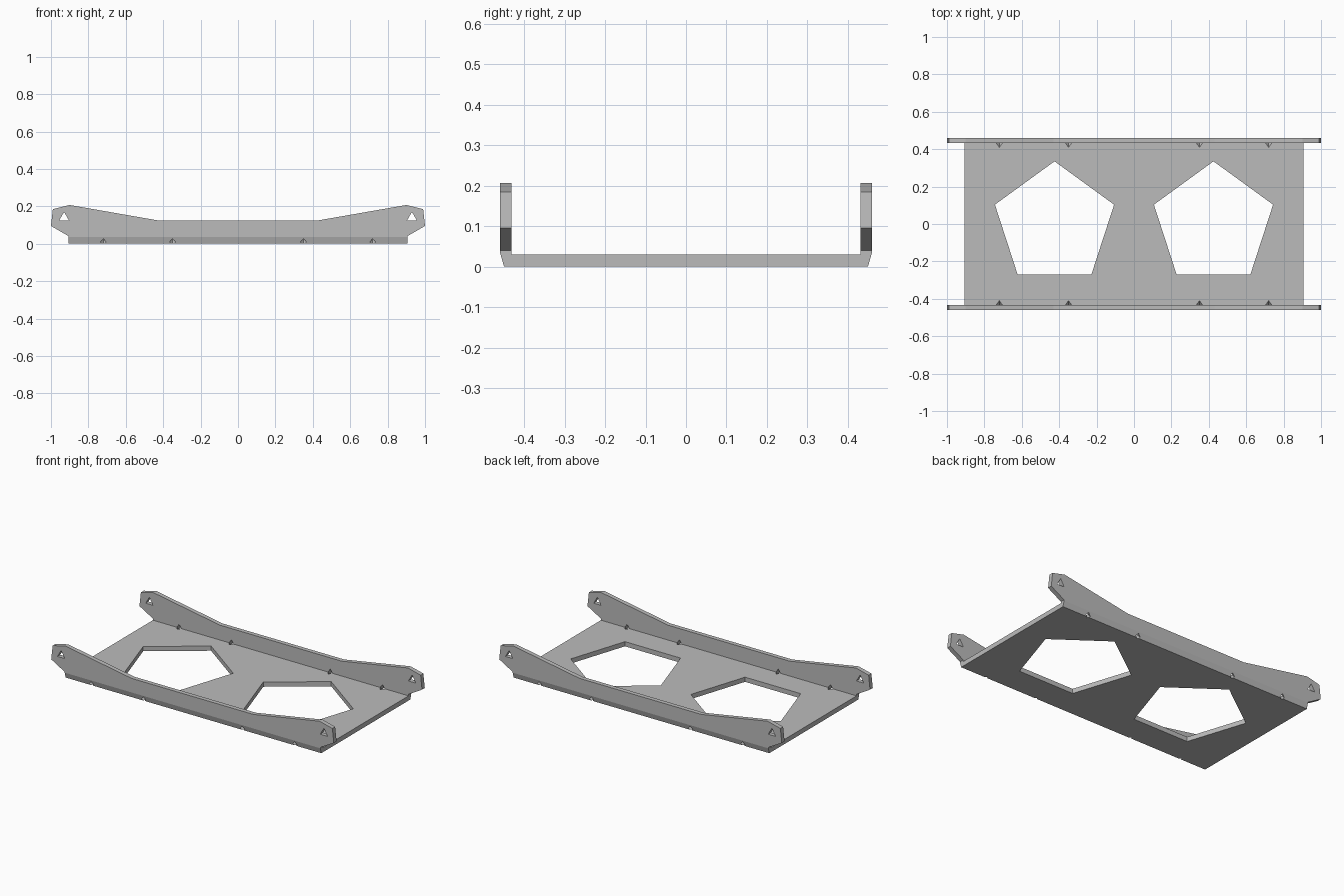
import bpy
import bmesh
from math import cos, sin, radians
from mathutils import Matrix, Vector

if "Cube" in bpy.data.objects:
    bpy.data.objects.remove(bpy.data.objects["Cube"])

grey = bpy.data.materials.new("sheet_metal_grey")
grey.use_nodes = True
grey.diffuse_color = (0.5, 0.5, 0.5, 1)
grey.node_tree.nodes["Principled BSDF"].inputs["Base Color"].default_value = (0.5, 0.5, 0.5, 1)


def prism(name, points, direction):
    """Closed solid made by sweeping a 3D outline along a vector."""
    bm = bmesh.new()
    face = bm.faces.new([bm.verts.new(p) for p in points])
    swept = bmesh.ops.extrude_face_region(bm, geom=[face])["geom"]
    verts = [g for g in swept if isinstance(g, bmesh.types.BMVert)]
    bmesh.ops.translate(bm, verts=verts, vec=direction)
    bmesh.ops.recalc_face_normals(bm, faces=bm.faces)
    mesh = bpy.data.meshes.new(name)
    bm.to_mesh(mesh)
    bm.free()
    mesh.materials.append(grey)
    obj = bpy.data.objects.new(name, mesh)
    bpy.context.collection.objects.link(obj)
    return obj


def cut(target, cutter, operation="DIFFERENCE"):
    mod = target.modifiers.new(cutter.name, "BOOLEAN")
    mod.operation, mod.solver, mod.object = operation, "EXACT", cutter
    bpy.context.view_layer.objects.active = target
    bpy.ops.object.modifier_apply(modifier=mod.name)
    bpy.data.objects.remove(cutter)


def polygon(sides, radius):
    """Outline with one corner pointing along +y."""
    angles = [radians(90 + 360 * i / sides) for i in range(sides)]
    return [Vector((radius * cos(a), radius * sin(a), 0)) for a in angles]


# Folded channel: U section with chamfered bends, swept along x
half = [(0.45, 0.005), (0.46, 0.04), (0.46, 0.25), (0.432, 0.25), (0.432, 0.035)]
section = half + [(-y, z) for y, z in reversed(half)]
tray = prism("folded_tray", [(-1, y, z) for y, z in section], (2, 0, 0))

# Side outline: raised ears at both ends, low middle, short base
half = [(0.905, 0), (0.905, 0.045), (1.0, 0.1), (0.99, 0.19), (0.9, 0.212), (0.43, 0.13)]
outline = half + [(-x, z) for x, z in reversed(half)]
side = prism("side_outline", [(x, -0.6, z) for x, z in outline], (0, 1.2, 0))
cut(tray, side, "INTERSECT")

for sx in (-1, 1):
    # Large five-sided openings in the base
    pts = [p + Vector((sx * 0.425, 0, -0.1)) for p in polygon(5, 0.335)]
    cut(tray, prism("base_opening", pts, (0, 0, 0.25)))

    for sy in (-1, 1):
        # Small three-sided mounting holes in the ears
        pts = [(sx * (0.93 + p.x), sy * 0.4, 0.145 + p.y) for p in polygon(3, 0.03)]
        cut(tray, prism("mounting_hole", pts, (0, sy * 0.1, 0)))

        # Diamond relief holes along the bends
        for x in (0.35, 0.72):
            turn = Matrix.Rotation(radians(45 * sy), 4, "X")
            middle = Vector((sx * x, sy * 0.445, 0.022))
            pts = [turn @ (p + Vector((0, 0, -0.05))) + middle for p in polygon(4, 0.016)]
            cut(tray, prism("bend_relief", pts, turn @ Vector((0, 0, 0.1))))

# Stand on the ground
lowest = min(v.co.z for v in tray.data.vertices)
tray.data.transform(Matrix.Translation((0, 0, -lowest)))
